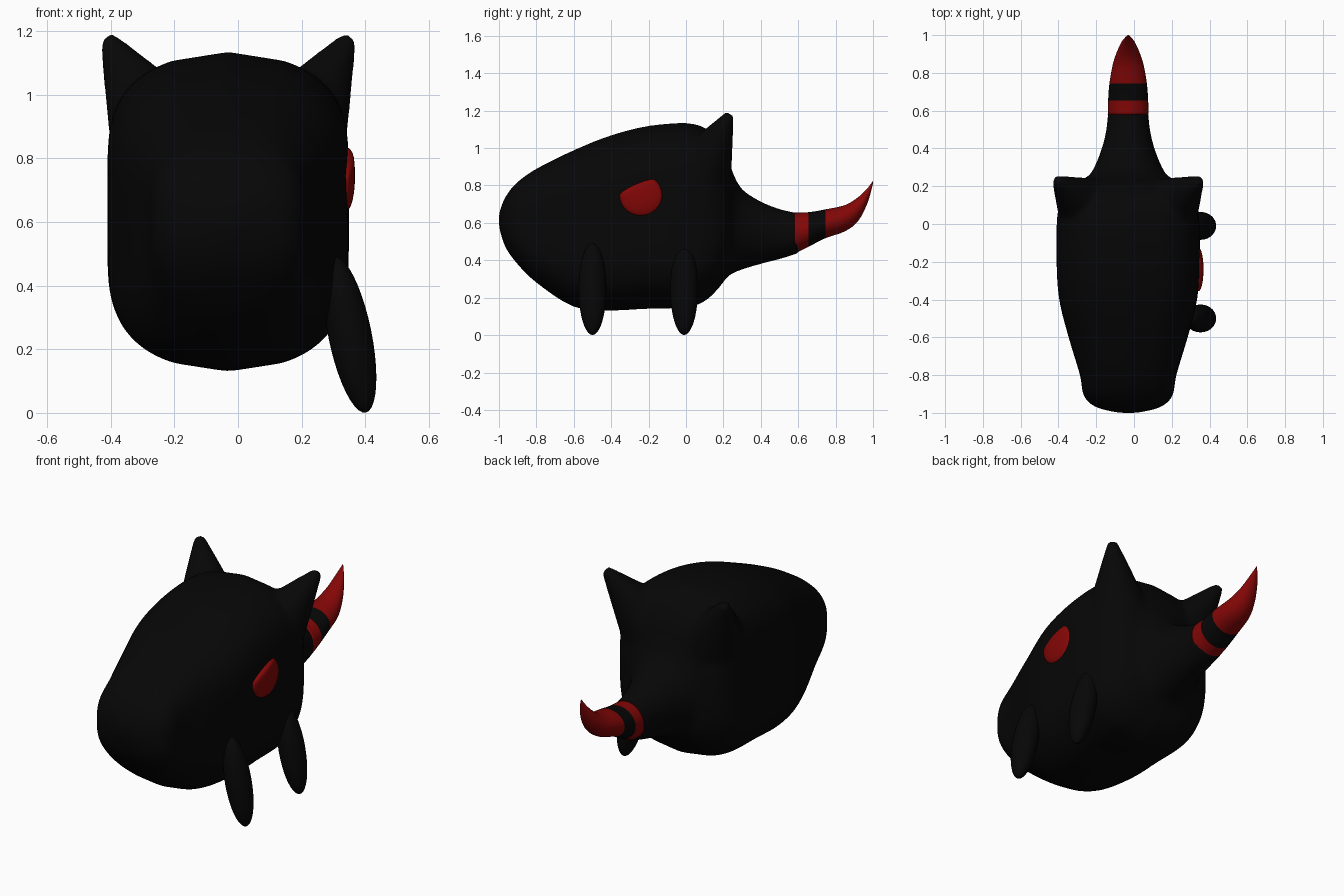
import bpy, bmesh, math
from mathutils import Vector, Matrix

default_cube = bpy.data.objects.get("Cube")
if default_cube:
    bpy.data.objects.remove(default_cube, do_unlink=True)

CENTRE_X = -0.031


def make_material(name, colour):
    material = bpy.data.materials.new(name)
    material.use_nodes = True
    material.diffuse_color = (*colour, 1)
    shader = next(n for n in material.node_tree.nodes if n.type == 'BSDF_PRINCIPLED')
    shader.inputs["Base Color"].default_value = (*colour, 1)
    return material


BLACK = make_material("soft black", (0.002, 0.002, 0.002))
RED = make_material("deep red", (0.23, 0.002, 0.002))


def finish(bm, name, materials):
    bmesh.ops.recalc_face_normals(bm, faces=bm.faces)
    for face in bm.faces:
        face.smooth = True
    mesh = bpy.data.meshes.new(name)
    bm.to_mesh(mesh)
    bm.free()
    for material in materials:
        mesh.materials.append(material)
    obj = bpy.data.objects.new(name, mesh)
    bpy.context.collection.objects.link(obj)
    return obj


def refine(sections, steps):
    """Catmull-Rom interpolation between neighbouring sections."""
    result = []
    for i in range(len(sections) - 1):
        before, after = sections[max(i - 1, 0)], sections[min(i + 2, len(sections) - 1)]
        for step in range(steps):
            t = step / steps
            row = []
            for a, b, c, d in zip(before, sections[i], sections[i + 1], after):
                row.append(b + 0.5 * t * (c - a + t * (2*a - 5*b + 4*c - d + t * (3*(b - c) + d - a))))
            result.append(row)
    return result + [list(sections[-1])]


def loft(bm, sections, sides=48):
    """Skin rings of y, half width, bottom, top, squareness; square rings get arched lids."""
    rings = []
    for y, width, bottom, top, power in sections:
        middle, half = (bottom + top) / 2, (top - bottom) / 2
        arch = 0.24 * min(1, max(0, power - 2) / 3)
        ring = []
        for k in range(sides):
            angle = math.tau * k / sides
            c, s = math.cos(angle), math.sin(angle)
            x = math.copysign(abs(c) ** (2 / power), c)
            z = math.copysign(abs(s) ** (2 / power), s) * (1 - arch * x * x)
            ring.append(bm.verts.new((CENTRE_X + x * width, y, middle + z * half)))
        rings.append(ring)
    for a, b in zip(rings, rings[1:]):
        for k in range(sides):
            n = (k + 1) % sides
            bm.faces.new((a[k], a[n], b[n], b[k]))
    bm.faces.new(rings[0])
    bm.faces.new(rings[-1])


# Body with the root of the tail
bm = bmesh.new()
loft(bm, refine([
    (-1.0, 0.05, 0.58, 0.65, 2.2),
    (-0.97, 0.17, 0.48, 0.73, 2.6),
    (-0.91, 0.235, 0.39, 0.81, 3.2),
    (-0.8, 0.255, 0.28, 0.89, 4),
    (-0.6, 0.315, 0.15, 0.99, 5),
    (-0.4, 0.365, 0.13, 1.07, 5.5),
    (-0.2, 0.379, 0.14, 1.12, 5.5),
    (0, 0.378, 0.145, 1.135, 5.5),
    (0.1, 0.365, 0.18, 1.11, 5),
    (0.17, 0.335, 0.245, 1.05, 4),
    (0.22, 0.285, 0.31, 0.96, 3),
    (0.25, 0.215, 0.33, 0.87, 2.4),
    (0.3, 0.18, 0.35, 0.78, 2),
    (0.4, 0.14, 0.38, 0.715, 2),
    (0.5, 0.116, 0.405, 0.675, 2),
    (0.61, 0.106, 0.44, 0.65, 2),
], 4))

# Ears, leaning outward and back, merged into the body skin
for side in (-1, 1):
    base = Vector((CENTRE_X + side * 0.215, 0.085, 0.88))
    tip = Vector((CENTRE_X + side * 0.375, 0.228, 1.17))
    direction = tip - base
    place = Matrix.Translation((base + tip) / 2) @ direction.to_track_quat('Z', 'Y').to_matrix().to_4x4()
    bmesh.ops.create_cone(bm, cap_ends=True, segments=32, radius1=0.175, radius2=0.026,
                          depth=direction.length + 0.025, matrix=place)
body = finish(bm, "body", [BLACK])
remesh = body.modifiers.new("Merge", 'REMESH')
remesh.mode = 'VOXEL'
remesh.voxel_size = 0.014
remesh.use_smooth_shade = True
soften = body.modifiers.new("Soften", 'SMOOTH')
soften.factor = 0.5
soften.iterations = 12

# Upturned tail tip with coloured bands
band_start, band_end = 0.655, 0.745
bm = bmesh.new()
loft(bm, refine([
    (0.58, 0.108, 0.435, 0.655, 2),
    (band_start, 0.106, 0.472, 0.657, 2),
    (band_end, 0.099, 0.518, 0.672, 2),
    (0.85, 0.08, 0.555, 0.695, 2),
    (0.92, 0.056, 0.61, 0.737, 2),
    (0.97, 0.031, 0.705, 0.785, 2),
    (1.0, 0.004, 0.81, 0.825, 2),
], 4), 32)
for face in bm.faces:
    face.material_index = int(band_start < face.calc_center_median().y < band_end)
finish(bm, "tail_tip", [RED, BLACK])

# Two splayed flippers on one side
for name, y in (("front_flipper", -0.5), ("rear_flipper", -0.01)):
    bm = bmesh.new()
    place = (Matrix.Translation((0.352, y, 0.246)) @ Matrix.Rotation(-0.2, 4, 'Y')
             @ Matrix.Diagonal((0.068, 0.074, 0.25, 1)))
    bmesh.ops.create_uvsphere(bm, u_segments=32, v_segments=20, radius=1, matrix=place)
    finish(bm, name, [BLACK])

# Eye: a flattened ball pressed down along a slanted upper lid
bm = bmesh.new()
place = (Matrix.Translation((0.342, -0.24, 0.747)) @ Matrix.Rotation(math.pi / 2, 4, 'Y')
         @ Matrix.Diagonal((0.11, 0.115, 0.026, 1)))
bmesh.ops.create_uvsphere(bm, u_segments=32, v_segments=16, radius=1, matrix=place)
lid_point, lid_normal = Vector((0.342, -0.24, 0.803)), Vector((0, -0.4, 0.9)).normalized()
for vert in bm.verts:
    height = (vert.co - lid_point).dot(lid_normal)
    if height > 0:
        vert.co -= lid_normal * height * 0.75
finish(bm, "eye", [RED])
